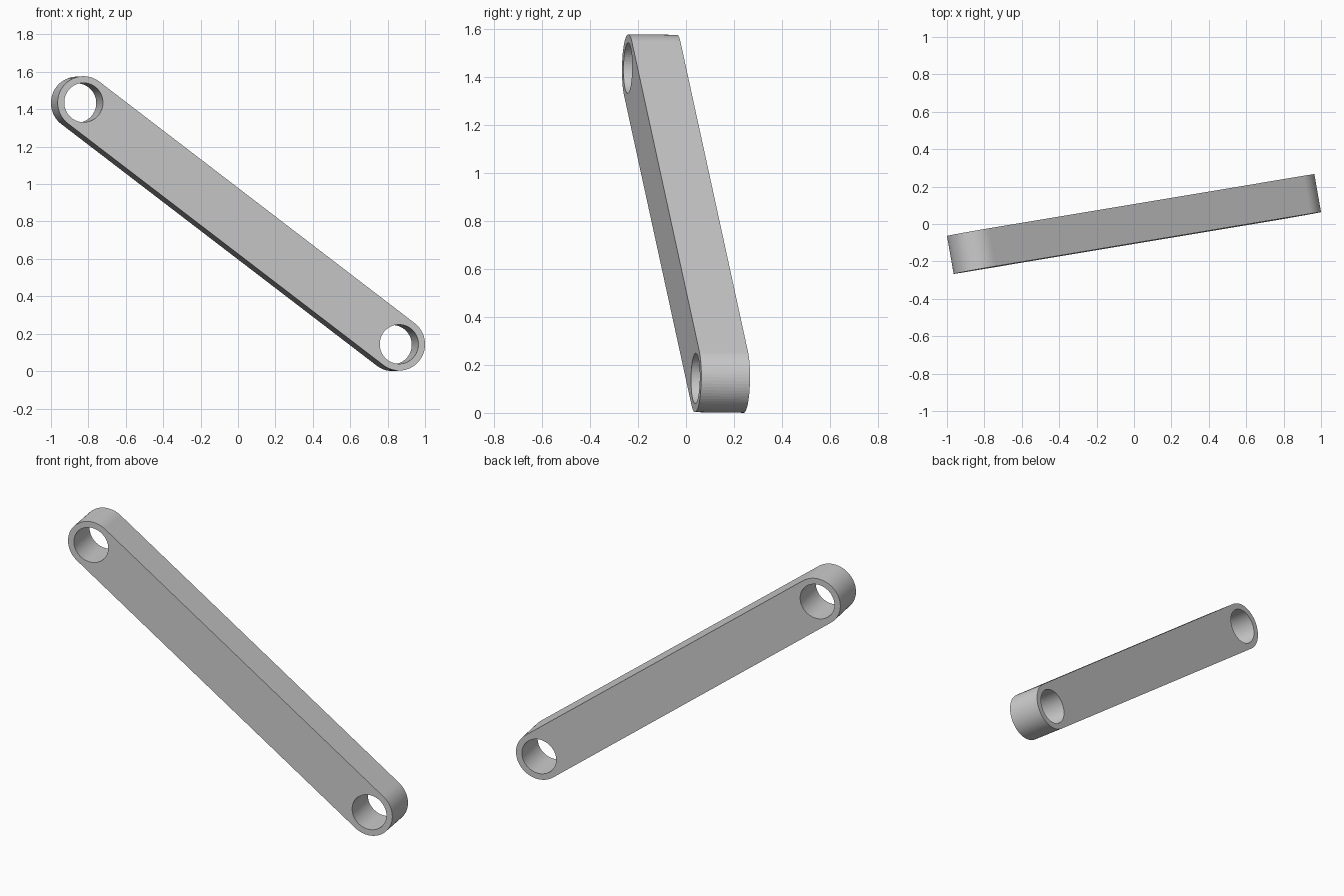
import bpy, bmesh
from math import sin, cos, pi, atan2, hypot, radians

if "Cube" in bpy.data.objects:
    bpy.data.objects.remove(bpy.data.objects["Cube"])

HALF_X, HALF_Z = 0.855, 0.646      # pin centres from the middle
R_OUT, R_HOLE, THICK = 0.141, 0.105, 0.206
SEG = 64

half_len = hypot(HALF_X, HALF_Z)
slope = atan2(-HALF_Z, HALF_X)     # bar falls from left to right


def arc(cx, radius, start, sweep, n):
    """Points of an arc around a pin centre, turned to the bar's slope."""
    pts = []
    for i in range(n):
        a = start + sweep * i / (n - 1)
        u, v = cx + radius * cos(a), radius * sin(a)
        pts.append((u * cos(slope) - v * sin(slope),
                    u * sin(slope) + v * cos(slope)))
    return pts


def loop(bm, pts):
    vs = [bm.verts.new((x, -THICK / 2, z)) for x, z in pts]
    return [bm.edges.new((vs[i - 1], vs[i])) for i in range(len(vs))]


bm = bmesh.new()
# Rounded bar outline
edges = loop(bm, arc(half_len, R_OUT, -pi / 2, pi, SEG // 2 + 1)
             + arc(-half_len, R_OUT, pi / 2, pi, SEG // 2 + 1))
# Pin holes
for cx in (-half_len, half_len):
    edges += loop(bm, arc(cx, R_HOLE, 0, 2 * pi * (SEG - 1) / SEG, SEG))
bmesh.ops.triangle_fill(bm, edges=edges, use_beauty=True, normal=(0, -1, 0))
# Thickness
ext = bmesh.ops.extrude_face_region(bm, geom=bm.faces[:], use_keep_orig=True)
bmesh.ops.translate(bm, vec=(0, THICK, 0),
                    verts=[g for g in ext["geom"] if isinstance(g, bmesh.types.BMVert)])
bmesh.ops.recalc_face_normals(bm, faces=bm.faces[:])

mesh = bpy.data.meshes.new("link_bar")
bm.to_mesh(mesh)
bm.free()
bar = bpy.data.objects.new("link_bar", mesh)
bpy.context.collection.objects.link(bar)
# Slight lean and turn
bar.rotation_euler = (radians(-0.7), 0, radians(10))
bar.location = (0, 0, 0.7885)
